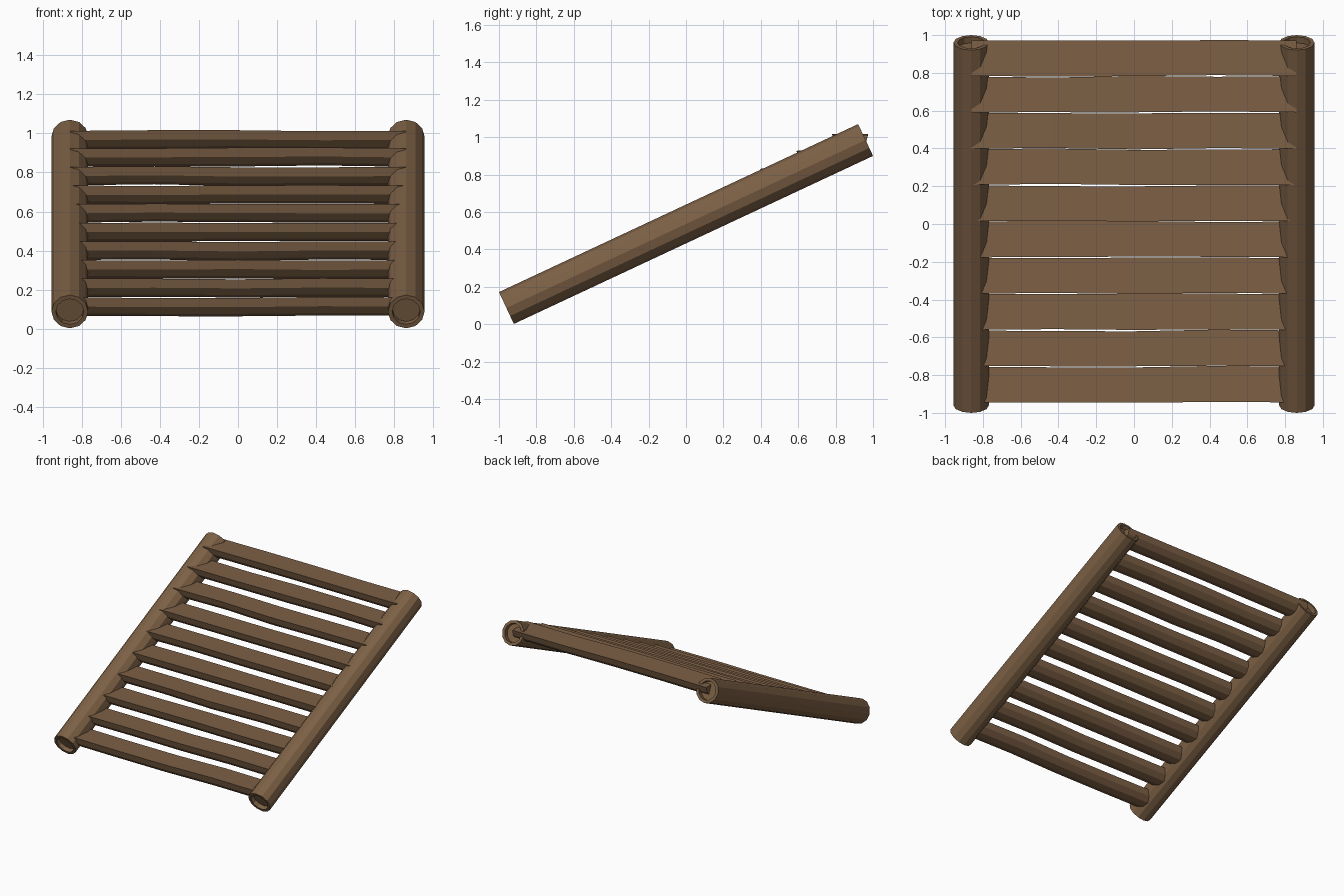
import bpy, bmesh, math, random
from mathutils import Matrix, Vector

if "Cube" in bpy.data.objects:
    bpy.data.objects.remove(bpy.data.objects["Cube"])

random.seed(4)
wood = bpy.data.materials.new("brown wood")
wood.diffuse_color = (0.205, 0.118, 0.06, 1)
wood.use_nodes = True
wood.node_tree.nodes["Principled BSDF"].inputs["Base Color"].default_value = wood.diffuse_color


def finish(bm, name):
    bmesh.ops.recalc_face_normals(bm, faces=bm.faces)
    me = bpy.data.meshes.new(name)
    bm.to_mesh(me)
    bm.free()
    me.materials.append(wood)
    ob = bpy.data.objects.new(name, me)
    bpy.context.collection.objects.link(ob)
    return ob


def skin(bm, rings, closed=True):
    """Bridge successive rings of points with quads and cap both ends."""
    vs = [[bm.verts.new(p) for p in r] for r in rings]
    n = len(rings[0])
    for a, b in zip(vs, vs[1:]):
        for i in range(n):
            j = (i + 1) % n
            bm.faces.new((a[i], a[j], b[j], b[i]))
    bm.faces.new(vs[0])
    bm.faces.new(vs[-1])


SLOPE = math.atan2(0.898, 1.92)
HALF = 1.06
R = 0.094

# Side rails: sloping 12-sided logs with recessed ends
for side, label in ((-1, "left"), (1, "right")):
    frame = Matrix.Translation((side * 0.862, 0, 0.536)) @ Matrix.Rotation(SLOPE, 4, 'X')
    profile = [(-HALF + 0.035, 0.072), (-HALF, 0.072), (-HALF, R),
               (HALF, R), (HALF, 0.072), (HALF - 0.035, 0.072)]
    rings = []
    for y, r in profile:
        rings.append([frame @ Vector((r * math.sin(k * math.pi / 6), y,
                                      r * math.cos(k * math.pi / 6))) for k in range(12)])
    bm = bmesh.new()
    skin(bm, rings)
    finish(bm, label + "_rail")

# Rungs: half logs, flat side up, slightly uneven along their length
for i in range(10):
    yc = -0.85 + 0.192 * i
    top = 0.16 + 0.0955 * i
    if i == 9:
        top = 1.013
    rings = []
    for x in (-0.86, -0.43, 0, 0.43, 0.86):
        inner = abs(x) < 0.8
        dy = random.uniform(-0.004, 0.004) if inner else 0
        dz = random.uniform(-0.004, 0.004) if inner else 0
        r = 0.0945 + (random.uniform(-0.003, 0.002) if inner else 0)
        rings.append([(x, yc + dy - r * math.cos(k * math.pi / 6),
                       top + dz - r * math.sin(k * math.pi / 6)) for k in range(7)])
    bm = bmesh.new()
    skin(bm, rings)
    finish(bm, "half_log_rung_%d" % (i + 1))
